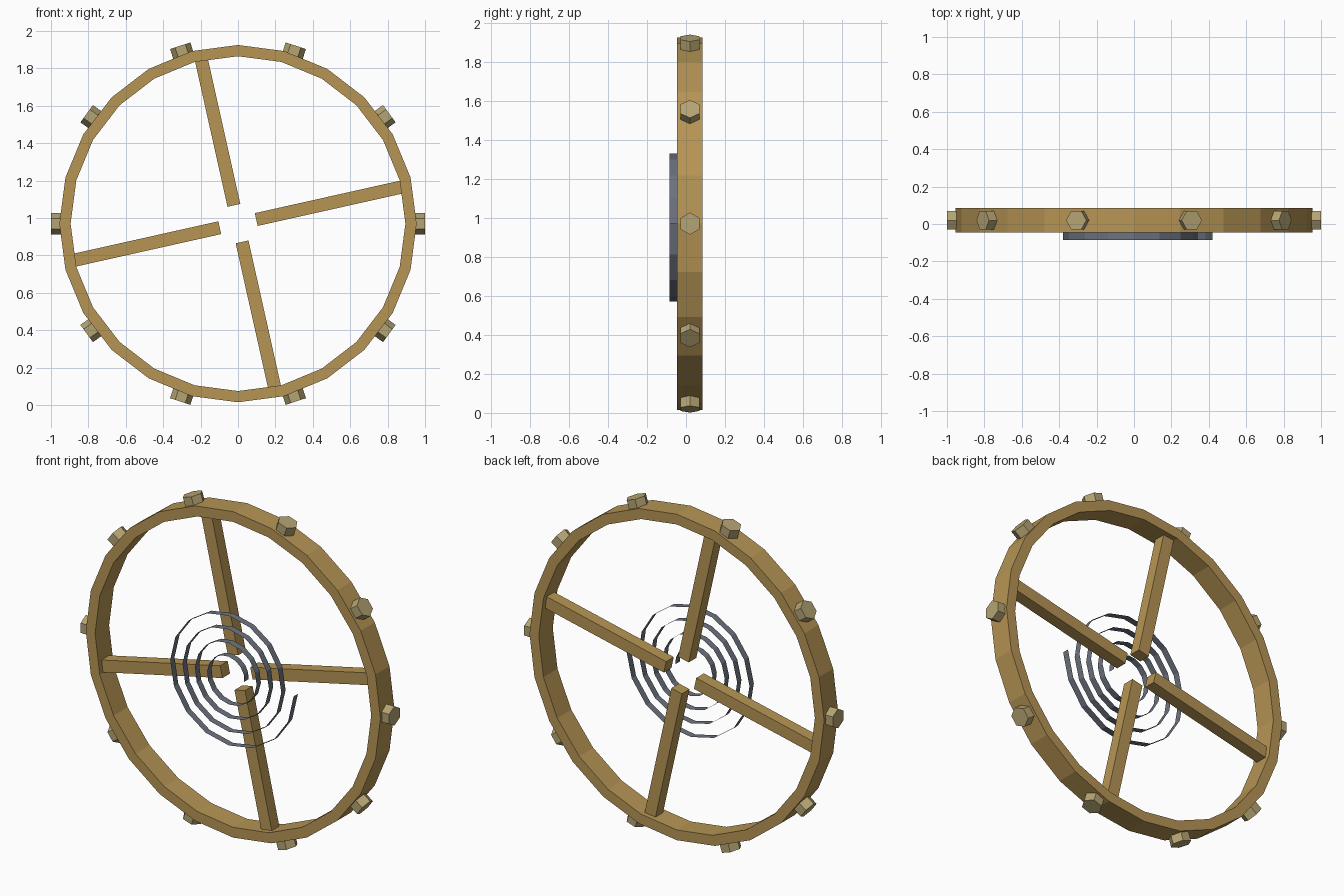
import bpy, bmesh, math
from mathutils import Matrix, Vector

cube = bpy.data.objects.get("Cube")
if cube:
    bpy.data.objects.remove(cube, do_unlink=True)

HUB = Vector((0, 0.02, 0.97))      # centre of the wheel
SPRING_Y = (-0.085, -0.045)        # front and back edge of the spring


def material(name, rgb):
    m = bpy.data.materials.new(name)
    m.use_nodes = True
    m.diffuse_color = (*rgb, 1)
    m.node_tree.nodes["Principled BSDF"].inputs["Base Color"].default_value = (*rgb, 1)
    return m


brass = material("brass", (0.47, 0.30, 0.09))
pale_brass = material("pale brass", (0.46, 0.37, 0.17))
steel = material("blue steel", (0.15, 0.17, 0.21))


def add(name, bm, mat, matrix=Matrix()):
    mesh = bpy.data.meshes.new(name)
    bm.to_mesh(mesh)
    bm.free()
    mesh.materials.append(mat)
    obj = bpy.data.objects.new(name, mesh)
    obj.matrix_world = matrix
    bpy.context.collection.objects.link(obj)
    return obj


def around(angle):
    """Local x points outward from the hub at this angle, seen from the front."""
    return Matrix.Translation(HUB) @ Matrix.Rotation(-angle, 4, 'Y')


# Rim: rectangular section spun round the hub
bm = bmesh.new()
section = [bm.verts.new((r, y, 0)) for r, y in
           ((0.895, -0.065), (0.955, -0.065), (0.955, 0.065), (0.895, 0.065))]
edges = [bm.edges.new((section[i], section[(i + 1) % 4])) for i in range(4)]
bmesh.ops.spin(bm, geom=section + edges, cent=(0, 0, 0), axis=(0, 1, 0),
               angle=math.tau, steps=24, use_merge=False)
bmesh.ops.remove_doubles(bm, verts=bm.verts, dist=0.001)
bmesh.ops.recalc_face_normals(bm, faces=bm.faces)
add("rim", bm, brass, Matrix.Translation(HUB))

# Spokes: square bars stopping short of the hub
for i in range(4):
    bm = bmesh.new()
    bmesh.ops.create_cube(bm, size=1, matrix=Matrix.Translation((0.5, 0, 0))
                          @ Matrix.Diagonal((0.8, 0.07, 0.07, 1)))
    add(f"spoke_{i + 1}", bm, brass, around(math.radians(12.6 + 90 * i)))

# Timing screws: hexagonal heads with points along the rim
for i in range(10):
    bm = bmesh.new()
    bmesh.ops.create_cone(bm, cap_ends=True, segments=6, radius1=0.057,
                          radius2=0.057, depth=0.07)
    # Turn the cylinder axis outward
    bm.transform(Matrix.Translation((0.965, 0, 0)) @ Matrix.Rotation(math.pi / 2, 4, 'Y'))
    corner = max(bm.verts, key=lambda v: v.co.z).co.z
    if corner < 0.055:
        bm.transform(Matrix.Rotation(math.pi / 6, 4, 'X'))
    add(f"rim_screw_{i + 1}", bm, pale_brass, around(math.tau * i / 10))

# Hairspring: thin spiral ribbon in front of the hub
TURNS, SIDES = 4, 16
bm = bmesh.new()
previous = None
for i in range(TURNS * SIDES + 1):
    a = math.tau * i / SIDES
    r = 0.10 + 0.08 * i / SIDES
    pair = [bm.verts.new((r * math.cos(a), y, HUB.z + r * math.sin(a))) for y in SPRING_Y]
    if previous:
        bm.faces.new((previous[0], pair[0], pair[1], previous[1]))
    previous = pair
add("hairspring", bm, steel)
